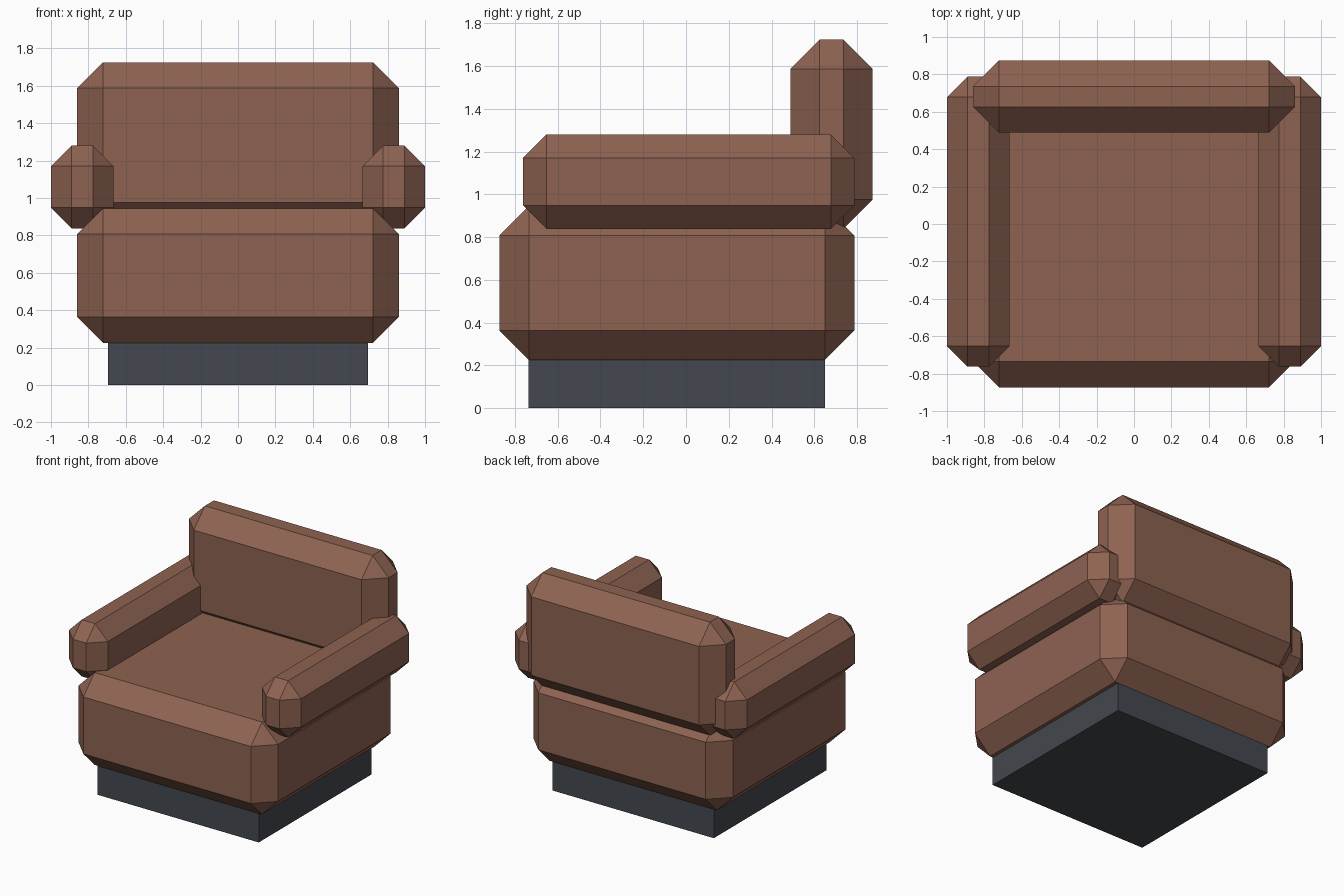
import bpy
import bmesh

if "Cube" in bpy.data.objects:
    bpy.data.objects.remove(bpy.data.objects["Cube"])


def material(name, rgb):
    m = bpy.data.materials.new(name)
    m.diffuse_color = (*rgb, 1.0)
    m.use_nodes = True
    m.node_tree.nodes["Principled BSDF"].inputs["Base Color"].default_value = m.diffuse_color
    return m


leather = material("brown leather", (0.27, 0.123, 0.083))
dark = material("dark grey", (0.056, 0.064, 0.077))


def block(name, lo, hi, mat, chamfer=0.0):
    """Box between two corners, with optional single-step chamfer on all edges."""
    bm = bmesh.new()
    bmesh.ops.create_cube(bm, size=1)
    for v in bm.verts:
        v.co = [(a + b) / 2 + c * (b - a) for a, b, c in zip(lo, hi, v.co)]
    if chamfer:
        bmesh.ops.bevel(bm, geom=bm.edges[:], offset=chamfer, offset_type='OFFSET',
                        segments=1, profile=0.5, affect='EDGES')
    bmesh.ops.recalc_face_normals(bm, faces=bm.faces[:])
    mesh = bpy.data.meshes.new(name)
    bm.to_mesh(mesh)
    bm.free()
    mesh.materials.append(mat)
    obj = bpy.data.objects.new(name, mesh)
    bpy.context.collection.objects.link(obj)
    return obj


# Plinth under the chair
block("base", (-0.695, -0.737, 0), (0.695, 0.65, 0.225), dark)

# Seat and backrest cushions
block("seat", (-0.86, -0.873, 0.225), (0.86, 0.788, 0.945), leather, 0.138)
block("backrest", (-0.86, 0.488, 0.838), (0.86, 0.873, 1.724), leather, 0.137)

# Armrests, one per side
for side, x0, x1 in (("left", -1.0, -0.665), ("right", 0.665, 1.0)):
    block(side + "_armrest", (x0, -0.763, 0.838), (x1, 0.788, 1.28), leather, 0.11)
